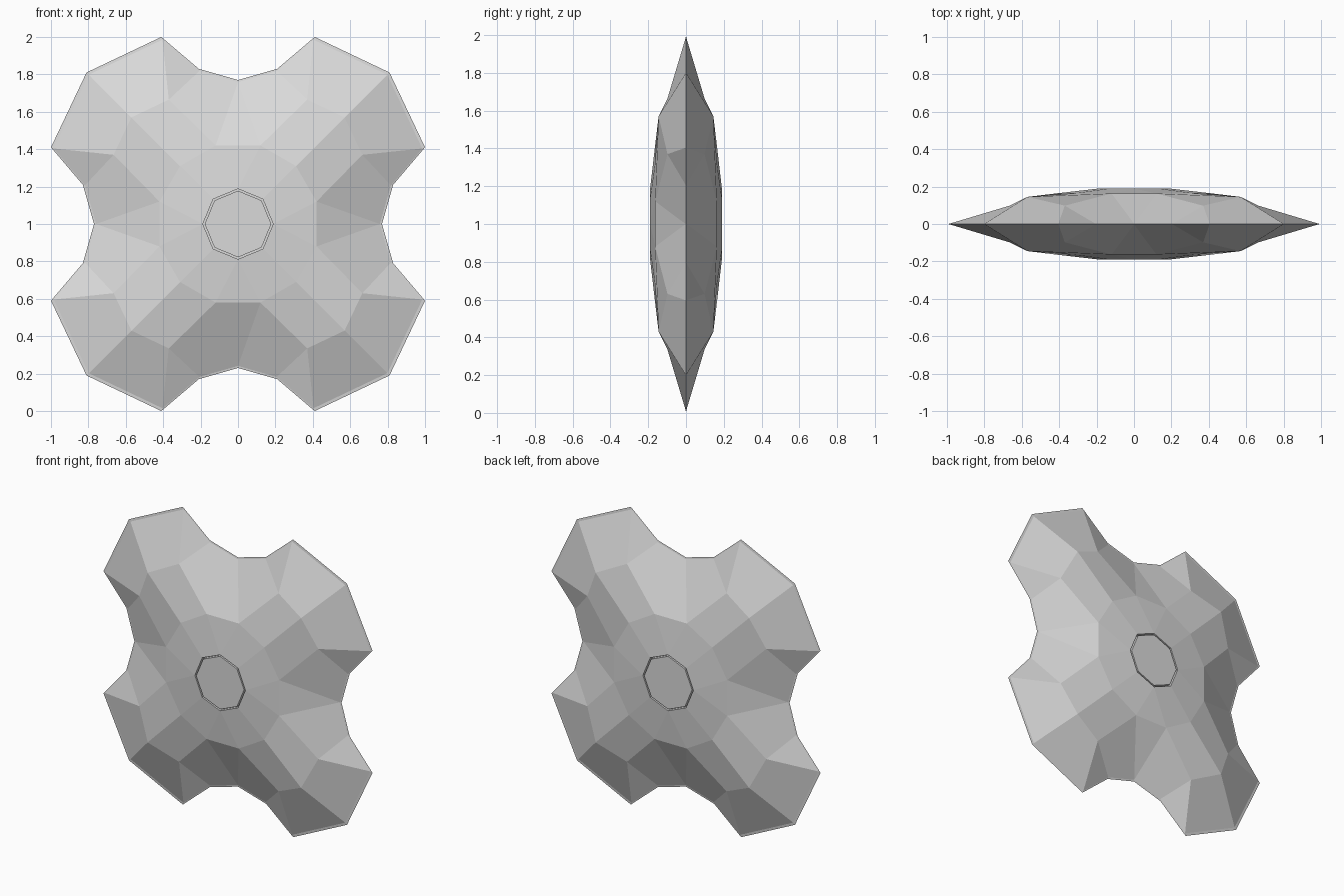
import bpy, bmesh, math

if "Cube" in bpy.data.objects:
    bpy.data.objects.remove(bpy.data.objects["Cube"])

grey = bpy.data.materials.new("light grey")
grey.diffuse_color = (0.7, 0.7, 0.7, 1)
grey.use_nodes = True
grey.node_tree.nodes["Principled BSDF"].inputs["Base Color"].default_value = grey.diffuse_color

RIM = 0.985      # the shell ends just inside the thin flat rim
HUB = 0.188      # radius of the octagonal centre opening


def finish(bm, name):
    bmesh.ops.remove_doubles(bm, verts=bm.verts, dist=0.0005)
    bmesh.ops.recalc_face_normals(bm, faces=bm.faces)
    me = bpy.data.meshes.new(name)
    bm.to_mesh(me)
    bm.free()
    me.materials.append(grey)
    ob = bpy.data.objects.new(name, me)
    ob.location.z = 1
    bpy.context.collection.objects.link(ob)
    return ob


# One eighth of the four-lobed shell: (x, z, half thickness)
h = HUB * math.sqrt(0.5)
P = {
    "A": (0, HUB, 0.19), "B": (h, h, 0.19),
    "M": (0, 0.42, 0.163), "C": (0.12, 0.42, 0.163), "D": (0.31, 0.31, 0.165),
    "E": (0.37, 0.665, 0.098), "F": (0.57, 0.57, 0.145),
}
outline = {"J": (0, 0.77), "I": (0.21, 0.83), "G": (0.41, 1.0), "H": (0.81, 0.81)}
for key, (x, z) in outline.items():
    P[key] = (x * RIM, z * RIM, 0.002)
    P[key.lower()] = (x, z, 0)
# Groove around the centre plug
g = 0.945
P["a"], P["b"] = (0, HUB, 0.16), (h, h, 0.16)
P["c"], P["d"] = (0, HUB * g, 0.16), (h * g, h * g, 0.16)

FACES = ["ACM", "ABDC", "MCJ", "CEIJ", "CDFE", "EFHG", "EGI",
         "JIij", "IGgi", "GHhg", "ABba", "abdc"]

# Shell: the eighth repeated by mirroring and quarter turns, front and back
bm = bmesh.new()
for side in (-1, 1):
    for turn in range(4):
        c, s = round(math.cos(turn * math.pi / 2)), round(math.sin(turn * math.pi / 2))
        for m in (-1, 1):
            for face in FACES:
                vs = []
                for k in face:
                    x, z, d = P[k]
                    x *= m
                    vs.append(bm.verts.new((c * x - s * z, side * d, s * x + c * z)))
                bm.faces.new(vs)
finish(bm, "lobed_shell")

# Octagonal centre plug running through both faces
bm = bmesh.new()
loops = []
for y in (-0.19, 0.19):
    loops.append([bm.verts.new((HUB * g * math.sin(i * math.pi / 4), y,
                                HUB * g * math.cos(i * math.pi / 4))) for i in range(8)])
    bm.faces.new(loops[-1])
for i in range(8):
    j = (i + 1) % 8
    bm.faces.new((loops[0][i], loops[0][j], loops[1][j], loops[1][i]))
finish(bm, "centre_plug")
